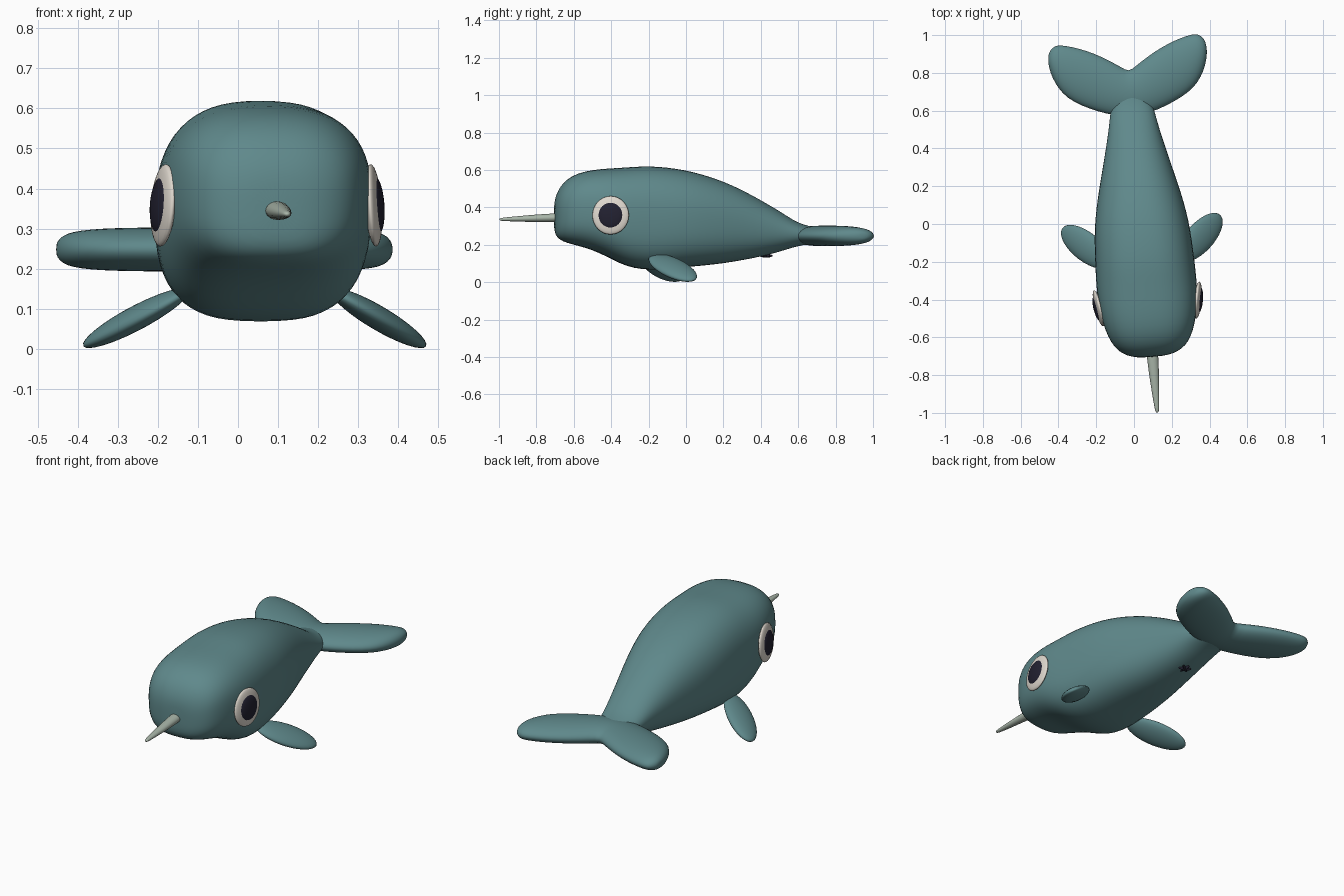
import bpy, bmesh, math
from mathutils import Matrix, Vector

if "Cube" in bpy.data.objects:
    bpy.data.objects.remove(bpy.data.objects["Cube"])

# Whole animal is slightly turned about z
PLACE = Matrix.Translation((0.04, 0, 0)) @ Matrix.Rotation(0.083, 4, 'Z')


def material(name, rgb):
    m = bpy.data.materials.new(name)
    m.diffuse_color = (*rgb, 1)
    m.use_nodes = True
    m.node_tree.nodes["Principled BSDF"].inputs["Base Color"].default_value = m.diffuse_color
    return m


TEAL = material("teal skin", (0.115, 0.25, 0.26))
WHITE = material("eye white", (0.74, 0.69, 0.62))
DARK = material("dark navy", (0.016, 0.015, 0.03))
HORN = material("pale horn", (0.40, 0.47, 0.40))


def finish(name, bm, mat, subsurf=0):
    bmesh.ops.recalc_face_normals(bm, faces=bm.faces)
    bm.transform(PLACE)
    for f in bm.faces:
        f.smooth = True
    me = bpy.data.meshes.new(name)
    bm.to_mesh(me)
    bm.free()
    me.materials.append(mat)
    ob = bpy.data.objects.new(name, me)
    bpy.context.collection.objects.link(ob)
    if subsurf:
        s = ob.modifiers.new("smooth", 'SUBSURF')
        s.levels = s.render_levels = subsurf
    return ob


def loft(name, rings, mat, subsurf=1):
    bm = bmesh.new()
    vs = [[bm.verts.new(p) for p in r] for r in rings]
    n = len(vs[0])
    for a, b in zip(vs, vs[1:]):
        for i in range(n):
            j = (i + 1) % n
            bm.faces.new((a[i], a[j], b[j], b[i]))
    bm.faces.new(vs[0])
    bm.faces.new(vs[-1])
    return finish(name, bm, mat, subsurf)


def ellipsoid(name, centre, axes, radii, mat):
    """Ellipsoid with three given axis directions and radii."""
    m = Matrix([Vector(a).normalized() * r for a, r in zip(axes, radii)]).transposed().to_4x4()
    bm = bmesh.new()
    bmesh.ops.create_uvsphere(bm, u_segments=32, v_segments=16, radius=1,
                              matrix=Matrix.Translation(centre) @ m)
    return finish(name, bm, mat)


def power(v, e):
    return math.copysign(abs(v) ** e, v)


# Body: y, half width, top z, bottom z
PROFILE = [
    (-.706, .05, .41, .29), (-.698, .11, .46, .25), (-.675, .16, .51, .226),
    (-.64, .197, .55, .21), (-.58, .228, .585, .195), (-.5, .25, .602, .172),
    (-.42, .262, .609, .135), (-.35, .266, .613, .098), (-.28, .266, .618, .074),
    (-.2, .263, .622, .065), (-.1, .259, .615, .07), (0, .25, .60, .08),
    (.1, .233, .574, .089), (.2, .21, .54, .1), (.3, .184, .495, .117),
    (.4, .159, .44, .136), (.5, .135, .382, .162), (.57, .122, .335, .185),
    (.63, .11, .306, .2), (.69, .085, .296, .205), (.75, .04, .28, .22),
]


def body_ring(y, w, top, bot, n=32):
    mid, h = (top + bot) / 2, (top - bot) / 2
    k = max(0, min(1, (0.6 - y) / 0.8))
    pts = []
    for i in range(n):
        c, s = math.cos(math.tau * i / n), math.sin(math.tau * i / n)
        e = 2 / (2.1 + k * (0.45 if s > 0 else 0.8))
        pts.append((w * power(c, e), y, mid + h * power(s, e)))
    return pts


loft("body", [body_ring(*p) for p in PROFILE], TEAL)

# Tail flukes: leading x, y, trailing x, y, half thickness
FLUKE = [
    (.09, .58, .04, .84, .055), (.18, .61, .135, .902, .056),
    (.265, .648, .22, .943, .055), (.335, .693, .29, .967, .053),
    (.38, .75, .345, .98, .048), (.407, .81, .38, .98, .041),
    (.42, .865, .405, .958, .027), (.421, .9, .417, .935, .012),
]


def fluke_ring(lx, ly, tx, ty, t, n=20):
    pts = []
    for i in range(n):
        c, s = math.cos(math.tau * i / n), math.sin(math.tau * i / n)
        u = (1 - c) / 2
        pts.append((lx + (tx - lx) * u, ly + (ty - ly) * u, .248 + t * s))
    return pts


left = [(-a, b, -c, d, t) for a, b, c, d, t in reversed(FLUKE)]
loft("tail_flukes", [fluke_ring(*r) for r in left + [(0, .57, 0, .808, .053)] + FLUKE], TEAL)

# Horn
horn = []
for y, r in [(-.64, .031), (-.72, .028), (-.8, .025), (-.9, .018), (-.97, .012), (-.995, .009), (-1.002, .004)]:
    z = .345 + (y + .7) * .03
    horn.append([(r * 1.1 * math.cos(math.tau * i / 12), y, z + r * .85 * math.sin(math.tau * i / 12))
                 for i in range(12)])
loft("horn", horn, HORN)

# Paired flippers and eyes
for side, s in (("right", 1), ("left", -1)):
    n = Vector((.53 * s, 0, .85))
    d = Vector((.226 * s, .202, -.125))
    ellipsoid(side + "_flipper", (.303 * s, -.096, .077), (d, n.cross(d), n), (.172, .08, .03), TEAL)

    n = Vector((s, -.17, .07)).normalized()
    up = (Vector((0, 0, 1)) - n * n.z).normalized()
    fwd = n.cross(up)
    c = Vector((.263 * s, -.426, .358))
    ellipsoid(side + "_eye_white", c, (fwd, up, n), (.098, .103, .02), WHITE)
    ellipsoid(side + "_pupil", c + n * .01, (fwd, up, n), (.067, .07, .017), DARK)

# Small star-shaped mark under the tail
for i in range(3):
    a = math.pi * i / 3
    d = Vector((math.sin(a), math.cos(a), 0))
    ellipsoid(f"belly_mark_{i + 1}", (0, .43, .142),
              (d, Vector((-d.y, d.x, 0)), (0, 0, 1)), (.035, .008, .01), DARK)
